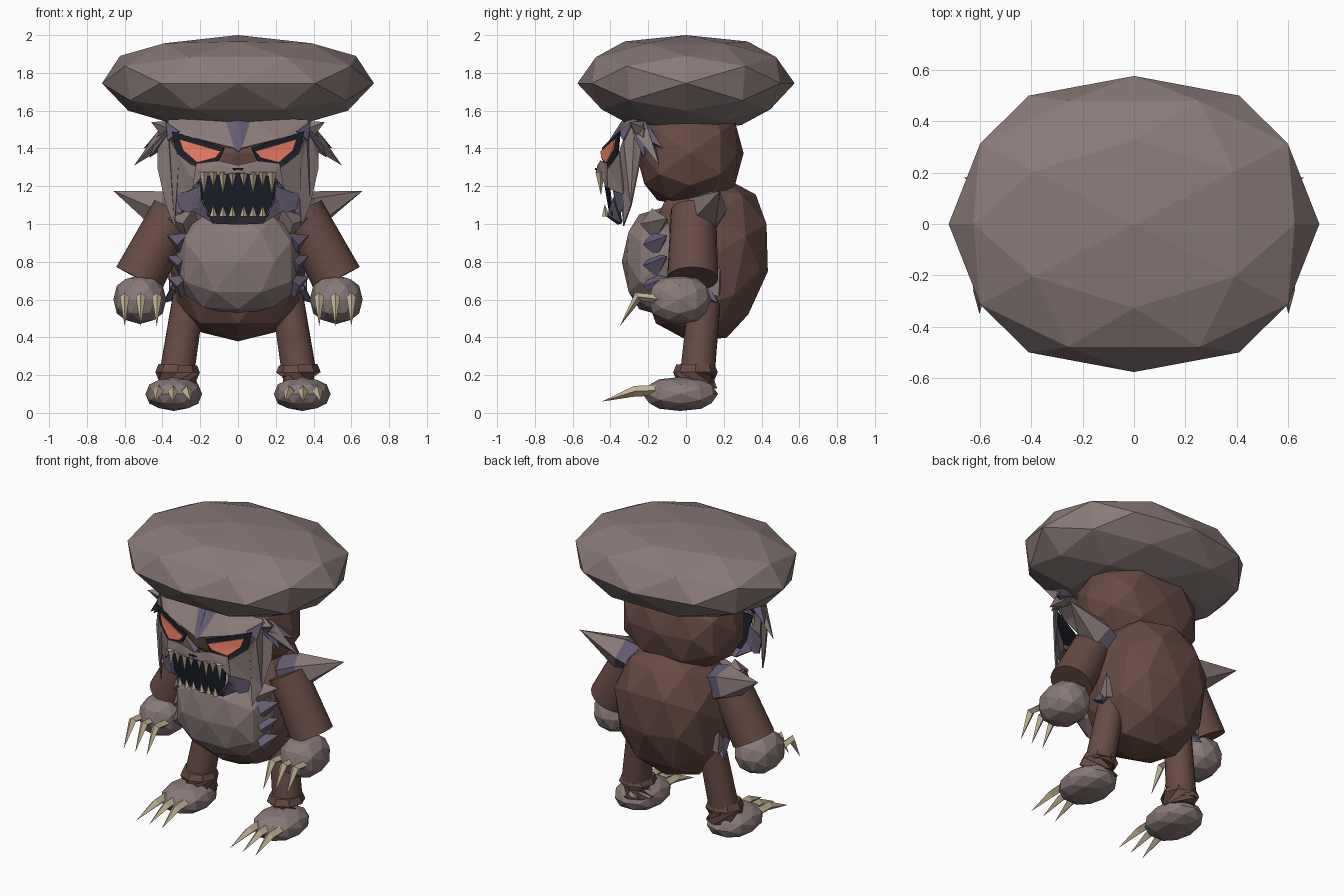
import bpy, bmesh, math
from mathutils import Vector, Matrix

cube = bpy.data.objects.get("Cube")
if cube:
    bpy.data.objects.remove(cube, do_unlink=True)


def material(name, red, green, blue):
    mat = bpy.data.materials.new(name)
    mat.use_nodes = True
    mat.diffuse_color = (red, green, blue, 1)
    shader = mat.node_tree.nodes["Principled BSDF"]
    shader.inputs["Base Color"].default_value = (red, green, blue, 1)
    shader.inputs["Roughness"].default_value = 0.9
    return mat


grey = material("mauve grey", .25, .195, .19)
brown = material("dark brown", .138, .07, .058)
purple = material("dusk purple", .13, .11, .17)
bone = material("bone", .56, .47, .32)
orange = material("eye orange", .84, .21, .13)
black = material("blue black", .011, .014, .023)


def finish(name, bm, mats):
    bmesh.ops.recalc_face_normals(bm, faces=bm.faces)
    mesh = bpy.data.meshes.new(name)
    bm.to_mesh(mesh)
    bm.free()
    obj = bpy.data.objects.new(name, mesh)
    bpy.context.collection.objects.link(obj)
    for mat in mats:
        mesh.materials.append(mat)
    return obj


def blob(name, centre, size, mat, power=0.92, taper=0, lean=0):
    """Faceted ball, squared off; taper narrows the underside, lean tips it back."""
    bm = bmesh.new()
    turn = Matrix.Rotation(math.pi / 2, 4, 'Z') @ Matrix.Rotation(-math.atan(2) / 2, 4, 'Y')
    bmesh.ops.create_icosphere(bm, subdivisions=2, radius=1, matrix=turn)
    tip = Matrix.Rotation(-lean, 3, 'X')
    for vert in bm.verts:
        shape = Vector([math.copysign(abs(v) ** power, v) if abs(v) > .001 else 0
                        for v in vert.co])
        narrow = 1 + taper * min(shape.z, 0)
        shape = Vector((shape.x * narrow, shape.y * narrow, shape.z))
        vert.co = Vector(centre) + tip @ (shape * Vector(size))
    return finish(name, bm, [mat])


def tube(name, path, radii, mats, sides=5, smooth=False):
    """Tapered tube along a path; one material per segment, radius 0 is a tip."""
    bm = bmesh.new()
    path = [Vector(p) for p in path]
    rings = []
    for i, (point, radius) in enumerate(zip(path, radii)):
        along = path[min(i + 1, len(path) - 1)] - path[max(i - 1, 0)]
        frame = along.to_track_quat('Z', 'Y')
        count = sides if radius else 1
        rings.append([bm.verts.new(point + frame @ Vector((
            radius * math.cos(math.tau * k / sides),
            radius * math.sin(math.tau * k / sides), 0))) for k in range(count)])
    for i, (low, high) in enumerate(zip(rings, rings[1:])):
        for k in range(sides):
            n = (k + 1) % sides
            top = [high[n], high[k]] if len(high) > 1 else [high[0]]
            face = bm.faces.new([low[k], low[n]] + top)
            face.material_index = min(i, len(mats) - 1)
            face.smooth = smooth
    for ring in (rings[0], rings[-1]):
        if len(ring) > 1:
            bm.faces.new(ring)
    obj = finish(name, bm, mats)
    if smooth:
        obj.data.set_sharp_from_angle(angle=math.radians(40))
    return obj


def plate(name, side, points, mat, thick=0.008):
    """Thin mask piece; side mirrors it across the middle."""
    bm = bmesh.new()
    bm.faces.new([bm.verts.new((side * x, y, z)) for x, y, z in points])
    bmesh.ops.triangulate(bm, faces=bm.faces)
    obj = finish(name, bm, [mat])
    shell = obj.modifiers.new("shell", 'SOLIDIFY')
    shell.thickness = thick
    shell.offset = 0
    return obj


# Cap, head and body
blob("cap", (0, 0, 1.745), (.72, .575, .255), grey, 0.88, taper=.12)
blob("head", (0, .02, 1.375), (.39, .285, .285), brown, 0.8)
blob("torso", (0, .105, .815), (.37, .335, .445), brown, 0.87, lean=.2)
blob("belly", (0, -.12, .8), (.335, .22, .288), grey, 0.85)

for s, label in ((1, "left"), (-1, "right")):
    def part(name):
        return label + "_" + name

    # Arm, hand and finger claws
    tube(part("arm"), [(s * .335, .04, 1.07), (s * .525, .035, .71)], [.12, .135],
         [brown], 20, True)
    blob(part("hand"), (s * .52, -.035, .6), (.14, .17, .13), grey, 0.88)
    for i in range(3):
        x = s * (.43 + .085 * i)
        tube(part("finger_claw"), [(x, -.13, .6), (x, -.255, .615), (x, -.35, .46)],
             [.024, .026, 0], [bone], 4)

    # Leg, ankle, foot and toe claws
    tube(part("leg"), [(s * .26, .1, .62), (s * .325, .06, .2)], [.085, .092],
         [brown], 20, True)
    tube(part("ankle"), [(s * .318, .05, .255), (s * .32, .05, .215), (s * .32, .05, .13)],
         [.102, .118, .115], [brown], 8)
    blob(part("foot"), (s * .34, -.03, .1), (.15, .2, .09), grey, 0.9)
    for i in range(3):
        x = s * (.27 + .075 * i)
        tube(part("toe_claw"), [(x, -.12, .12), (x, -.27, .115), (x + s * (i - 1) * .02, -.445, .06)],
             [.03, .028, 0], [bone], 4)

    # Shoulder spike with a purple root
    tube(part("shoulder_spike"), [(s * .29, .08, 1.03), (s * .4, .11, 1.075), (s * .66, .18, 1.175)],
         [.12, .11, 0], [purple, grey])

    # Fur points beside the belly and on the flank
    tube(part("chest_fur"), [(s * .25, -.17, 1), (s * .37, -.1, 1.03)], [.085, 0], [grey], 4)
    for i in range(3):
        z = .91 - .11 * i
        tube(part("belly_fur"), [(s * .28, -.17, z - .02), (s * .375, -.1, z + .03)],
             [.07, 0], [purple], 4)
    tube(part("flank_fur"), [(s * .32, .14, .64), (s * .37, .18, .78)], [.06, 0], [grey], 4)
    tube(part("hip_fur"), [(s * .31, .08, .66), (s * .4, .17, .58)], [.06, 0], [purple], 4)

    # Brow and forehead wedge
    plate(part("brow"), s, [(.07, -.3, 1.56), (.37, -.26, 1.55), (.37, -.31, 1.48),
                            (.22, -.39, 1.45), (.02, -.43, 1.4)], grey)
    plate(part("forehead_wedge"), s, [(0, -.32, 1.57), (.07, -.3, 1.56), (.02, -.43, 1.4),
                                      (0, -.44, 1.38)], purple)
    plate(part("temple"), s, [(.38, -.28, 1.54), (.31, -.36, 1.49), (.37, -.33, 1.44)], purple)

    # Slanted eye
    plate(part("eye_rim"), s, [(.35, -.35, 1.49), (.07, -.44, 1.405), (.1, -.44, 1.34),
                               (.22, -.41, 1.29), (.32, -.36, 1.37)], black)
    plate(part("eye"), s, [(.31, -.375, 1.45), (.09, -.45, 1.385), (.12, -.445, 1.35),
                           (.215, -.42, 1.325), (.29, -.385, 1.39)], orange)

    # Cheek, sideburn and lip
    plate(part("sideburn"), s, [(.37, -.27, 1.54), (.42, -.22, 1.5), (.425, -.25, 1.3),
                                (.38, -.29, 1.1), (.335, -.33, .99), (.32, -.33, 1.2),
                                (.31, -.36, 1.36), (.36, -.33, 1.45)], grey)
    plate(part("cheek"), s, [(.33, -.35, 1.38), (.22, -.41, 1.3), (.21, -.42, 1.2),
                             (.27, -.37, 1.17), (.33, -.33, 1.16)], grey)
    plate(part("cheek_fur"), s, [(.33, -.33, 1.18), (.2, -.39, 1.22), (.19, -.37, 1.1),
                                 (.26, -.35, 1.06), (.31, -.33, 1.08)], purple)
    plate(part("upper_lip"), s, [(0, -.465, 1.31), (.1, -.45, 1.335), (.22, -.42, 1.32),
                                 (.24, -.42, 1.19), (.19, -.445, 1.25), (0, -.475, 1.27)], grey)
    plate(part("nostril"), s, [(0, -.478, 1.295), (.03, -.475, 1.295), (.02, -.478, 1.285),
                               (0, -.478, 1.285)], black)

    # Open mouth, jaw and teeth
    plate(part("mouth"), s, [(0, -.44, 1.28), (.2, -.415, 1.27), (.19, -.4, 1.15),
                             (.16, -.39, 1.04), (0, -.4, 1.04)], black)
    plate(part("jaw"), s, [(0, -.43, 1.05), (.155, -.415, 1.05), (.2, -.385, 1.14),
                           (.24, -.35, 1.07), (.13, -.34, 1.005), (0, -.36, 1)], purple)
    for i in range(4):
        x = s * (.03 + .05 * i)
        length = .12 if i % 2 else .08
        tube(part("upper_tooth"), [(x, -.455, 1.275), (x, -.45, 1.27 - length)],
             [.024, 0], [bone], 4)
    for i in range(3):
        x = s * (.03 + .05 * i)
        tube(part("lower_tooth"), [(x, -.425, 1.04), (x, -.43, 1.105)],
             [.02, 0], [bone], 4)

    # Swept hair tufts at the temples
    for tip, mat in (((.55, -.14, 1.31), grey), ((.47, -.22, 1.35), purple),
                     ((.46, -.3, 1.54), grey), ((.5, -.12, 1.4), purple)):
        tube(part("hair_tuft"), [(s * .36, -.23, 1.49), (s * tip[0], tip[1], tip[2])],
             [.06, 0], [mat], 4)
